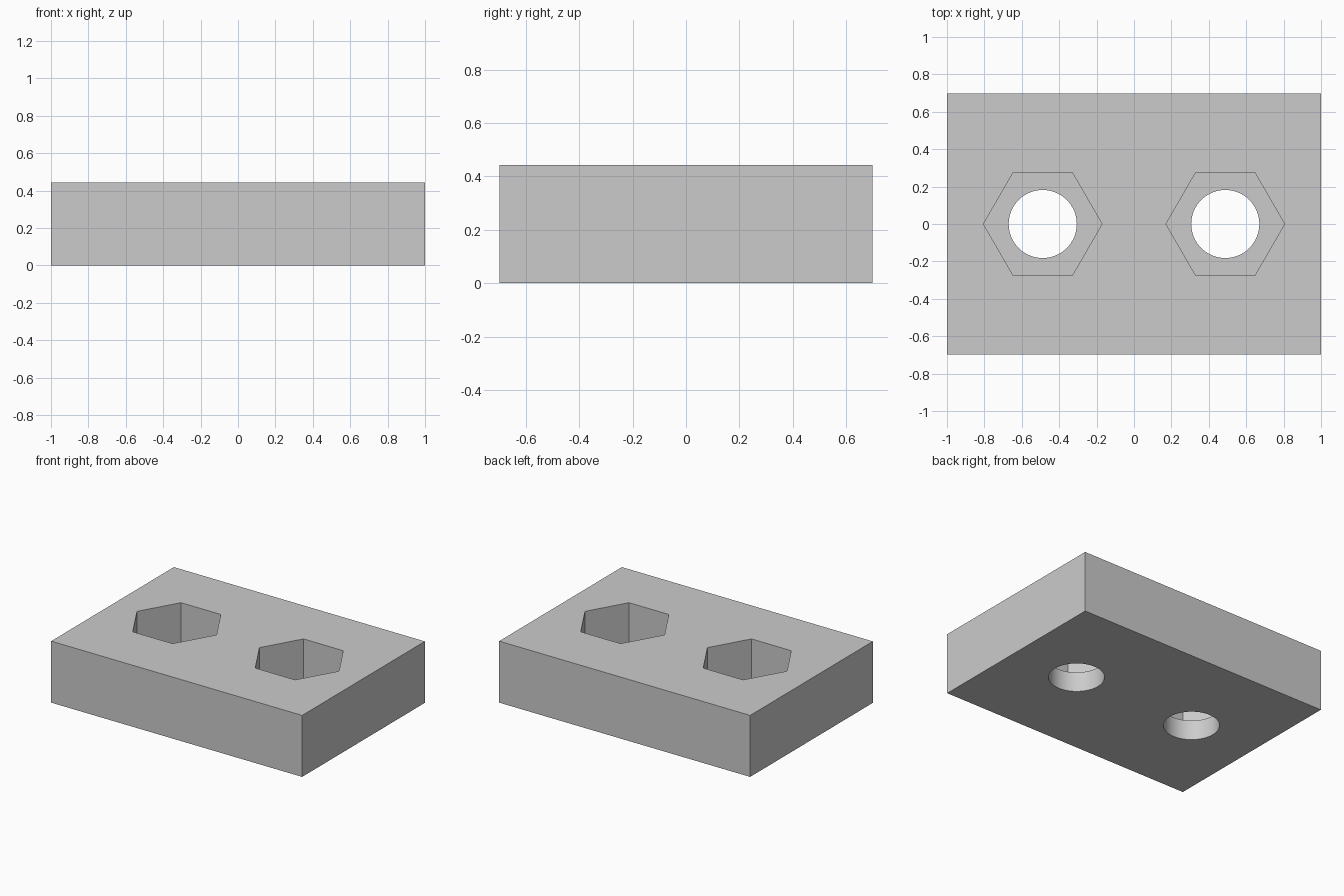
import bpy
import math

if "Cube" in bpy.data.objects:
    bpy.data.objects.remove(bpy.data.objects["Cube"], do_unlink=True)

WIDTH, DEPTH, HEIGHT = 2.0, 1.396, 0.443
HOLE_X, HOLE_RADIUS = 0.488, 0.182
HEX_RADIUS, RECESS_FLOOR = 0.317, 0.142

grey = bpy.data.materials.new("light grey")
grey.use_nodes = True
colour = (0.6, 0.6, 0.6, 1)
grey.diffuse_color = colour
grey.node_tree.nodes["Principled BSDF"].inputs["Base Color"].default_value = colour

# Rectangular block
bpy.ops.mesh.primitive_cube_add(size=1, location=(0, 0, HEIGHT / 2))
block = bpy.context.object
block.name = "block"
block.scale = (WIDTH, DEPTH, HEIGHT)
bpy.ops.object.transform_apply(location=True, scale=True)
block.data.materials.append(grey)


def cut(name, sides, radius, x, bottom, top):
    """Cut an upright prism out of the block, with a corner on the x axis."""
    bpy.ops.mesh.primitive_cylinder_add(
        vertices=sides, radius=radius, depth=top - bottom,
        location=(x, 0, (bottom + top) / 2), rotation=(0, 0, math.pi / 2))
    cutter = bpy.context.object
    cutter.name = name
    cutter.data.materials.append(grey)
    bpy.context.view_layer.objects.active = block
    modifier = block.modifiers.new(name, "BOOLEAN")
    modifier.operation = "DIFFERENCE"
    modifier.solver = "EXACT"
    modifier.object = cutter
    bpy.ops.object.modifier_apply(modifier=name)
    bpy.data.objects.remove(cutter, do_unlink=True)


# Hexagonal recess above a round through hole, on each side
for side, x in (("right", -HOLE_X), ("left", HOLE_X)):
    cut(side + "_nut_recess", 6, HEX_RADIUS, x, RECESS_FLOOR, HEIGHT + 0.1)
    cut(side + "_bolt_hole", 64, HOLE_RADIUS, x, -0.1, HEIGHT + 0.1)

# Smooth round walls, sharp edges elsewhere
bpy.ops.object.select_all(action="DESELECT")
block.select_set(True)
bpy.context.view_layer.objects.active = block
bpy.ops.object.shade_smooth_by_angle(angle=math.radians(30))
